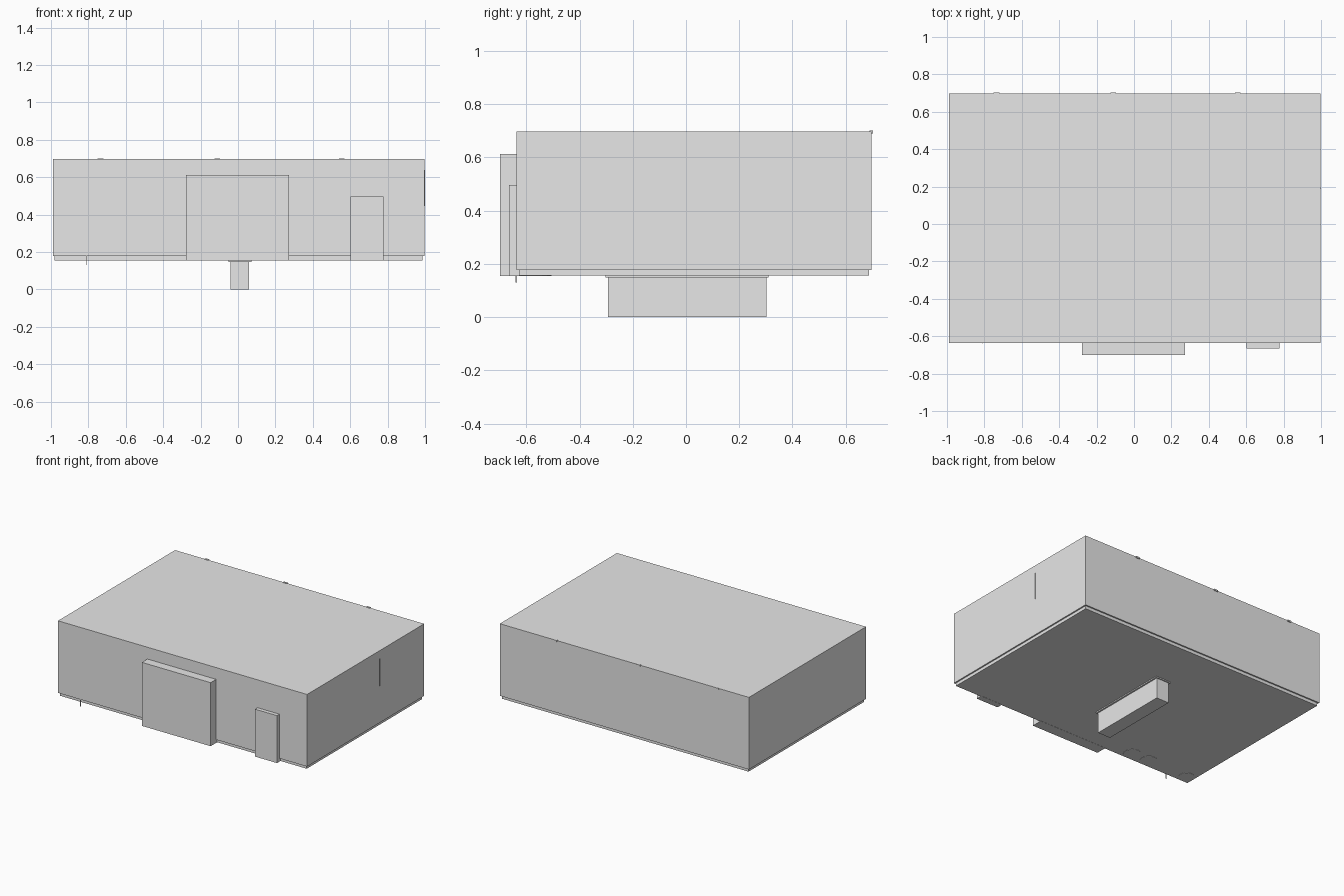
import bpy, bmesh
from mathutils import Matrix

if "Cube" in bpy.data.objects:
    bpy.data.objects.remove(bpy.data.objects["Cube"])

grey = bpy.data.materials.new("plain grey")
grey.diffuse_color = (0.8, 0.8, 0.8, 1)
grey.use_nodes = True
grey.node_tree.nodes["Principled BSDF"].inputs["Base Color"].default_value = grey.diffuse_color


def finish(bm, name):
    me = bpy.data.meshes.new(name)
    bm.to_mesh(me)
    bm.free()
    me.materials.append(grey)
    ob = bpy.data.objects.new(name, me)
    bpy.context.collection.objects.link(ob)
    return ob


def box(name, x0, x1, y0, y1, z0, z1):
    bm = bmesh.new()
    mat = (Matrix.Translation(((x0 + x1) / 2, (y0 + y1) / 2, (z0 + z1) / 2))
           @ Matrix.Diagonal((x1 - x0, y1 - y0, z1 - z0, 1)))
    bmesh.ops.create_cube(bm, size=1, matrix=mat)
    return finish(bm, name)


def disc(name, x, y, r, z0, z1):
    bm = bmesh.new()
    bmesh.ops.create_cone(bm, cap_ends=True, segments=16, radius1=r, radius2=r,
                          depth=z1 - z0,
                          matrix=Matrix.Translation((x, y, (z0 + z1) / 2)))
    return finish(bm, name)


# Main building block on a slightly inset floor slab
box("building_block", -0.99, 0.997, -0.637, 0.697, 0.178, 0.698)
box("floor_slab", -0.98, 0.987, -0.627, 0.687, 0.156, 0.178)

# Projecting boxes on the front wall
box("wide_front_bay", -0.277, 0.272, -0.70, -0.62, 0.155, 0.613)
box("narrow_front_bay", 0.602, 0.777, -0.665, -0.62, 0.155, 0.497)

# Pit under the floor, with a thin flange
box("floor_pit", -0.041, 0.06, -0.293, 0.302, 0.0, 0.16)
box("pit_flange", -0.052, 0.071, -0.302, 0.31, 0.148, 0.158)

# Clips along the top back edge
for i, x in enumerate((-0.735, -0.11, 0.555)):
    box(f"back_clip_{i + 1}", x - 0.015, x + 0.015, 0.69, 0.703, 0.69, 0.701)

# Thin strip on the right wall and pin below the front edge
box("wall_strip", 0.99, 1.0, 0.187, 0.191, 0.445, 0.64)
box("front_pin", -0.811, -0.806, -0.64, -0.635, 0.13, 0.18)

# Feet that just show below the floor
for i, (x, y, r) in enumerate(((-0.60, -0.565, 0.06), (-0.46, -0.565, 0.06),
                               (-0.92, -0.565, 0.05))):
    disc(f"floor_foot_{i + 1}", x, y, r, 0.1545, 0.17)
